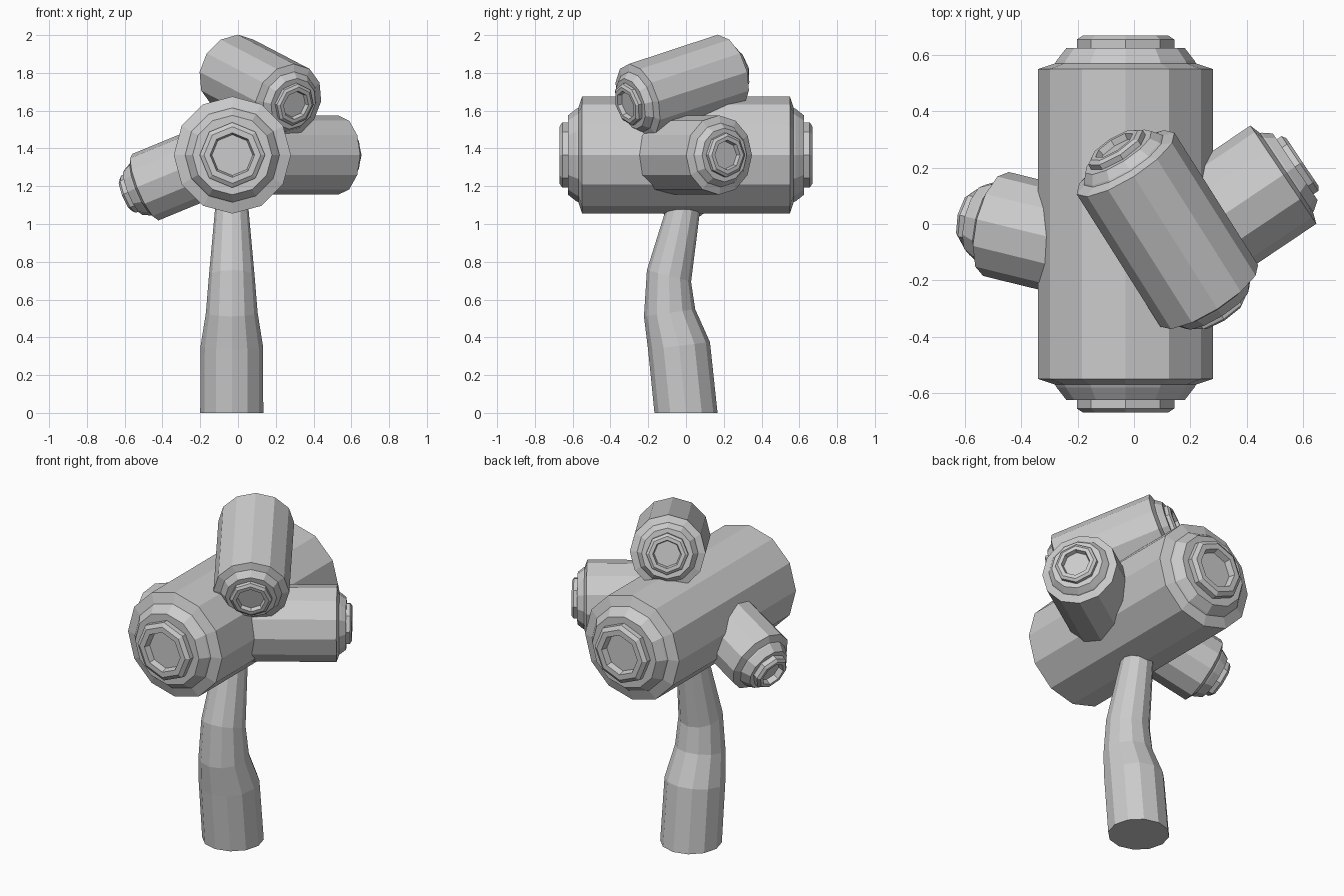
import bpy, bmesh, math
from mathutils import Vector, Matrix

if "Cube" in bpy.data.objects:
    bpy.data.objects.remove(bpy.data.objects["Cube"])


def finish(name, bm):
    bmesh.ops.recalc_face_normals(bm, faces=bm.faces)
    mesh = bpy.data.meshes.new(name)
    bm.to_mesh(mesh)
    bm.free()
    obj = bpy.data.objects.new(name, mesh)
    bpy.context.collection.objects.link(obj)
    return obj


def loft(bm, stations, sides):
    """Skin circular rings given as (centre, x axis, y axis, radius); both ends closed."""
    rings = []
    for c, ax, ay, r in stations:
        ring = []
        for i in range(sides):
            a = 2 * math.pi * i / sides
            ring.append(bm.verts.new(c + ax * (r * math.cos(a)) + ay * (r * math.sin(a))))
        rings.append(ring)
    for a, b in zip(rings, rings[1:]):
        for i in range(sides):
            j = (i + 1) % sides
            bm.faces.new((a[i], a[j], b[j], b[i]))
    bm.faces.new(rings[0])
    bm.faces.new(rings[-1])


# stepped end profile for a drum of radius 0.31: (radius, distance past the rim)
COLLAR = [(0.31, 0.0), (0.25, 0.02), (0.245, 0.03), (0.21, 0.075)]
SOCKET = [(0.173, 0.06), (0.173, 0.105), (0.15, 0.12), (0.118, 0.12), (0.108, 0.085)]


def drum(name, start, end, radius, depth=None, both=True):
    """12-sided drum with stepped collars and recessed 8-sided sockets."""
    start, end = Vector(start), Vector(end)
    axis = (end - start).normalized()
    rot = axis.to_track_quat('Z', 'Y')
    ax, ay = rot @ Vector((1, 0, 0)), rot @ Vector((0, 1, 0))
    s = radius / 0.31
    d = depth or s
    bm = bmesh.new()

    def rings(profile, base, way):
        return [(base + axis * (way * h * d), ax, ay, r * s) for r, h in profile]

    back = rings(COLLAR, start, -1)[::-1] if both else [(start, ax, ay, radius)]
    loft(bm, back + rings(COLLAR, end, 1), 12)
    loft(bm, rings(SOCKET, end, 1), 8)
    if both:
        loft(bm, rings(SOCKET, start, -1), 8)
    return finish(name, bm)


# large horizontal drum and the three smaller ones around it
drum("main_drum", (-0.03, -0.55, 1.365), (-0.03, 0.55, 1.365), 0.31)
drum("top_drum", (-0.03, 0.215, 1.805), (0.267, -0.255, 1.65), 0.205)
drum("right_drum", (0.03, -0.161, 1.365), (0.53, 0.175, 1.365), 0.21, both=False)
drum("left_drum", (-0.09, -0.098, 1.36), (-0.49, 0.0, 1.195), 0.19, depth=0.95, both=False)

# bent, tapering stalk: (y, z, radius, tilt of the ring in degrees)
STALK = [(0.0, 0.0, 0.167, 0), (-0.037, 0.355, 0.165, 7), (-0.087, 0.53, 0.137, 8),
         (-0.09, 0.725, 0.121, -15), (-0.017, 1.065, 0.09, -9), (0.0, 1.16, 0.085, 0)]
bm = bmesh.new()
stations = []
for y, z, r, tilt in STALK:
    ay = Matrix.Rotation(math.radians(tilt), 3, 'X') @ Vector((0, 1, 0))
    stations.append((Vector((-0.033, y, z)), Vector((1, 0, 0)), ay, r))
loft(bm, stations, 12)
finish("stalk", bm)
